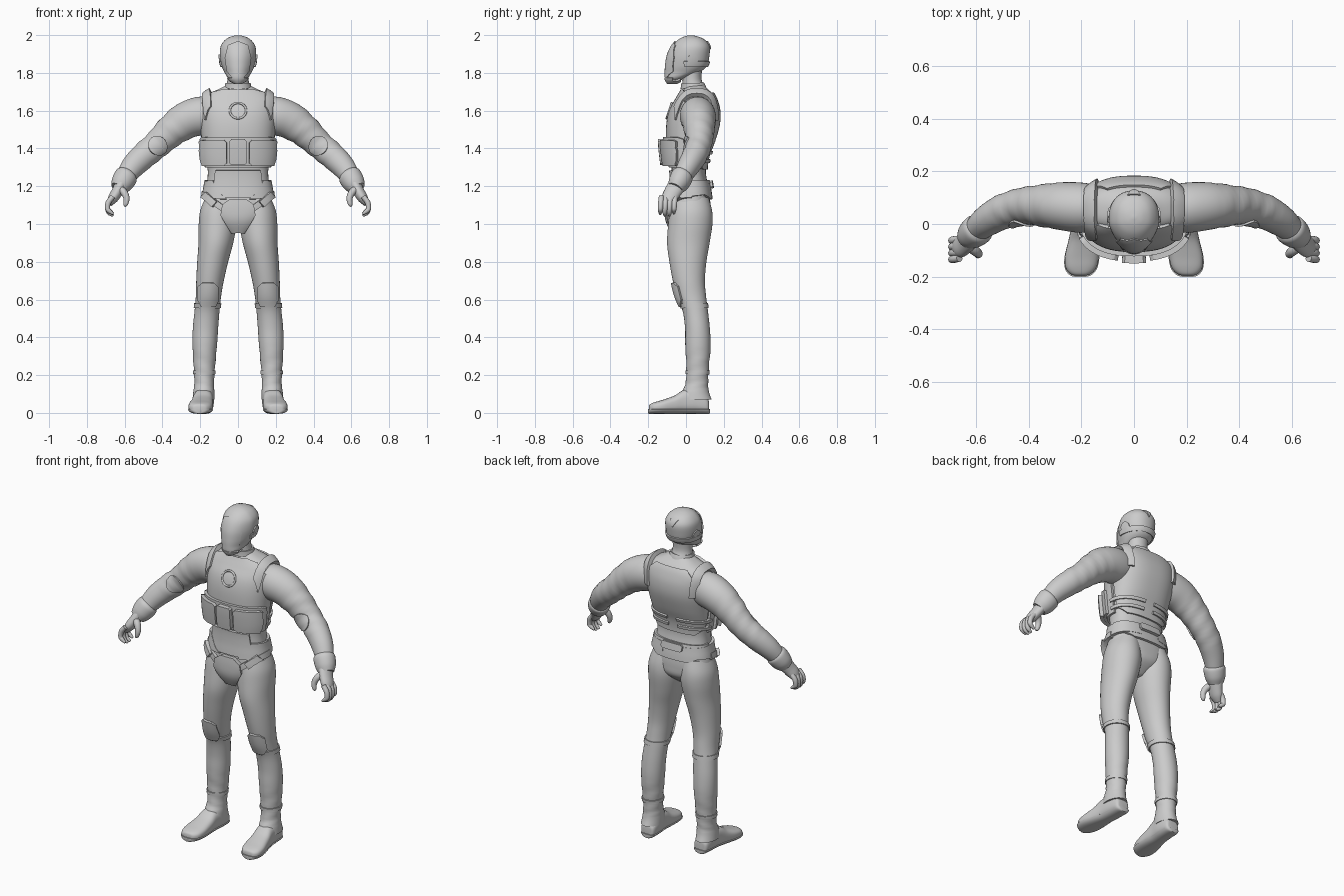
import bpy, bmesh, math
from mathutils import Vector

cube = bpy.data.objects.get("Cube")
if cube:
    bpy.data.objects.remove(cube)

grey = bpy.data.materials.new("plain grey")
grey.use_nodes = True
COLOUR = (0.6, 0.6, 0.6, 1)
grey.diffuse_color = COLOUR
grey.node_tree.nodes["Principled BSDF"].inputs["Base Color"].default_value = COLOUR


def finish(name, bm, mirror):
    me = bpy.data.meshes.new(name)
    bm.to_mesh(me)
    bm.free()
    me.materials.append(grey)
    me.shade_smooth()
    me.set_sharp_from_angle(angle=math.radians(40))
    ob = bpy.data.objects.new(name, me)
    bpy.context.collection.objects.link(ob)
    if mirror:
        ob.modifiers.new("Mirror", 'MIRROR').use_mirror_merge = False
    return ob


def spline(a, b, c, d, t):
    return 0.5 * (2 * b + (c - a) * t + (2 * a - 5 * b + 4 * c - d) * t * t
                  + (3 * b - a - 3 * c + d) * t ** 3)


def loft(name, rings, mirror=False, power=2.0, sides=40, steps=5, taper=0, fold=None):
    """Skin smoothly through rings of (centre, half axis u, half axis v)."""
    rings = [[Vector(v) for v in r] for r in rings]
    last = len(rings) - 1
    dense = []
    for i in range(last):
        quad = [rings[max(0, min(last, i + k))] for k in (-1, 0, 1, 2)]
        dense += [[spline(*[q[j] for q in quad], s / steps) for j in range(3)]
                  for s in range(steps)]
    dense.append(rings[-1])
    bm = bmesh.new()
    loops = []
    for k, (c, u, v) in enumerate(dense):
        row = []
        for s in range(sides):
            a = math.tau * s / sides
            ca, sa = math.cos(a), math.sin(a)
            f = 1
            if fold and fold[0] < c.z < fold[1]:
                f += fold[2] * math.sin(k * 1.7 + 2 * a)
            p = c + f * (u * math.copysign(abs(ca) ** (2 / power), ca)
                         + v * math.copysign(abs(sa) ** (2 / power), sa))
            if p.y < 0:
                p.x *= 1 + taper * p.y
            row.append(bm.verts.new(p))
        loops.append(row)
    for a, b in zip(loops, loops[1:]):
        for s in range(sides):
            t = (s + 1) % sides
            bm.faces.new((a[s], a[t], b[t], b[s]))
    bm.faces.new(loops[0])
    bm.faces.new(loops[-1])
    bmesh.ops.recalc_face_normals(bm, faces=bm.faces)
    return finish(name, bm, mirror)


def column(name, rows, **kw):
    """Rows of (z, centre x, half width, front y, back y)."""
    return loft(name, [((x, (f + b) / 2, z), (w, 0, 0), (0, (b - f) / 2, 0))
                       for z, x, w, f, b in rows], **kw)


def tube(name, points, radii, flat=1.0, **kw):
    pts = [Vector(p) for p in points]
    rings = []
    for i, p in enumerate(pts):
        t = (pts[min(i + 1, len(pts) - 1)] - pts[max(i - 1, 0)]).normalized()
        u = t.cross(Vector((0, 1, 0))).normalized()
        rings.append((p, u * radii[i], t.cross(u) * radii[i] * flat))
    return loft(name, rings, **kw)


def panel(name, source, outline, thick, axis=1, side=-1, start=0.03, mirror=False):
    """Raise the part of a surface that lies inside a convex outline."""
    bm = bmesh.new()
    bm.from_mesh(source.data)
    i, j = [k for k in range(3) if k != axis]
    mid = [sum(p[k] for p in outline) / len(outline) for k in (0, 1)]
    cuts = []
    for p, q in zip(outline, outline[1:] + outline[:1]):
        co, no = Vector(), Vector()
        co[i], co[j] = p
        no[i], no[j] = q[1] - p[1], p[0] - q[0]
        if no[i] * (mid[0] - p[0]) + no[j] * (mid[1] - p[1]) > 0:
            no = -no
        cuts.append((co, no))
    co, no = Vector(), Vector()
    co[axis], no[axis] = start, -side
    for co, no in cuts + [(co, no)]:
        bmesh.ops.bisect_plane(bm, geom=bm.verts[:] + bm.edges[:] + bm.faces[:],
                               plane_co=co, plane_no=no, clear_outer=True)
    bmesh.ops.remove_doubles(bm, verts=bm.verts, dist=0.0006)
    bm.normal_update()
    normals = {v: v.normal.copy() for v in bm.verts}
    made = bmesh.ops.extrude_face_region(bm, geom=bm.faces[:])["geom"]
    top = [v for v in made if isinstance(v, bmesh.types.BMVert)]
    bm.normal_update()
    for v in top:
        v.co += v.normal * thick if v not in normals else normals[v] * thick
    bmesh.ops.recalc_face_normals(bm, faces=bm.faces)
    return finish(name, bm, mirror)


def box(x0, x1, z0, z1, c=0.0):
    """Rectangle with clipped corners."""
    if not c:
        return [(x0, z0), (x1, z0), (x1, z1), (x0, z1)]
    return [(x0 + c, z0), (x1 - c, z0), (x1, z0 + c), (x1, z1 - c),
            (x1 - c, z1), (x0 + c, z1), (x0, z1 - c), (x0, z0 + c)]


def disc(x, z, r, n=20):
    return [(x + r * math.cos(math.tau * k / n), z + r * math.sin(math.tau * k / n))
            for k in range(n)]


# Torso, neck and head
torso = column("torso", [
    (0.96, 0, .04, -.05, .05), (1.02, 0, .12, -.08, .12), (1.08, 0, .18, -.085, .13),
    (1.15, 0, .175, -.08, .125), (1.21, 0, .165, -.075, .115), (1.28, 0, .16, -.075, .105),
    (1.36, 0, .17, -.085, .115), (1.44, 0, .178, -.092, .145), (1.53, 0, .188, -.09, .17),
    (1.6, 0, .192, -.075, .172), (1.655, 0, .19, -.045, .158), (1.69, 0, .155, -.025, .14),
    (1.715, 0, .1, -.012, .115), (1.735, 0, .06, 0, .095)], power=2.5, sides=64)
neck = column("neck", [(1.66, 0, .075, -.03, .115), (1.72, 0, .064, -.02, .1),
                       (1.77, 0, .056, -.02, .082), (1.85, 0, .06, -.02, .09)])
panel("collar", neck, box(-.1, .1, 1.715, 1.745), .008, start=.2)
head = column("helmet", [
    (1.75, 0, .022, -.095, -.05), (1.772, 0, .058, -.106, -.005), (1.805, 0, .074, -.107, .075),
    (1.84, 0, .088, -.105, .112), (1.89, 0, .096, -.097, .124), (1.94, 0, .092, -.075, .125),
    (1.975, 0, .068, -.042, .1), (1.993, 0, .036, -.008, .062), (1.999, 0, .006, .02, .03)],
    power=2.2, sides=56, taper=2.2)
panel("visor", head, [(-.02, 1.765), (.02, 1.765), (.056, 1.81), (.066, 1.88), (.05, 1.945),
                      (0, 1.965), (-.05, 1.945), (-.066, 1.88), (-.056, 1.81)], .006, start=0)
panel("chin_guard", head, [(-.05, 1.775), (.05, 1.775), (.025, 1.745), (-.025, 1.745)], .009, start=-.03)
panel("helmet_back_band", head, box(-.1, .1, 1.835, 1.862), .008, side=1, start=-.01)
panel("helmet_back_badge", head, [(-.024, 1.965), (.024, 1.965), (0, 1.925)], .006, side=1)
panel("ear_covers", head, disc(.035, 1.87, .028), .007, axis=0, side=1, mirror=True)

# Armoured vest
front = panel("vest_front", torso, [(-.2, 1.3), (.2, 1.3), (.2, 1.62), (.13, 1.69), (.075, 1.705),
                                    (-.075, 1.705), (-.13, 1.69), (-.2, 1.62)], .014, start=.035)
panel("vest_back", torso, [(-.2, 1.36), (-.12, 1.29), (.12, 1.29), (.2, 1.36), (.2, 1.6),
                           (.1, 1.69), (-.1, 1.69), (-.2, 1.6)], .01, side=1, start=.05)
panel("pouch_band", torso, box(-.192, .192, 1.31, 1.46, .025), .03, start=-.005)
panel("side_pouches", torso, box(.055, .172, 1.315, 1.445, .012), .05, mirror=True, start=-.03)
panel("centre_pouch", torso, box(-.042, .042, 1.32, 1.45, .01), .057)
panel("shoulder_straps", torso, [(.128, 1.55), (.162, 1.55), (.18, 1.72), (.142, 1.72)], .024,
      side=1, start=-.045, mirror=True)
for n, z in enumerate((1.325, 1.37)):
    panel(f"side_strap_{n + 1}", torso, [(.02, z - .006), (.14, z + .006), (.14, z + .024), (.02, z + .012)],
          .02, axis=0, side=1, mirror=True)
bpy.ops.mesh.primitive_torus_add(major_radius=.043, minor_radius=.006, major_segments=40,
                                 minor_segments=8, location=(0, -.089, 1.6),
                                 rotation=(math.radians(72), 0, 0))
ring = bpy.context.object
ring.name = "chest_ring"
ring.data.materials.append(grey)
ring.data.shade_smooth()

# Waist and hips
panel("abdomen_plate", torso, [(-.075, 1.14), (.075, 1.14), (.125, 1.2), (.115, 1.285),
                               (-.115, 1.285), (-.125, 1.2)], .014)
panel("groin_plate", torso, [(-.025, .965), (.025, .965), (.085, 1.05), (.08, 1.1),
                             (.04, 1.13), (-.04, 1.13), (-.08, 1.1), (-.085, 1.05)], .028)
panel("hip_straps", torso, [(.05, 1.08), (.065, 1.055), (.21, 1.16), (.21, 1.2)], .02, mirror=True)
panel("hip_buckles", torso, [(.105, 1.115), (.125, 1.09), (.17, 1.135), (.15, 1.165)], .036, mirror=True)
panel("side_belts", torso, [(-.08, 1.13), (.14, 1.16), (.14, 1.21), (-.05, 1.23)], .016,
      axis=0, side=1, mirror=True, start=.06)
panel("back_belt", torso, [(-.18, 1.17), (-.1, 1.13), (.1, 1.13), (.18, 1.17), (.18, 1.23), (-.18, 1.23)],
      .014, side=1)
panel("back_pack", torso, box(-.065, .065, 1.185, 1.225, .008), .03, side=1)

# Legs with knee pads and trouser cuffs
legs = column("legs", [
    (1.14, .095, .078, -.07, .12), (1.07, .105, .095, -.085, .138), (1.0, .108, .1, -.094, .14),
    (.9, .117, .092, -.1, .125), (.8, .134, .082, -.088, .108), (.7, .148, .073, -.07, .1),
    (.62, .156, .067, -.05, .106), (.54, .164, .066, -.018, .116), (.45, .172, .067, -.005, .126),
    (.36, .176, .065, -.004, .13), (.25, .178, .057, .002, .122), (.16, .179, .052, -.002, .117),
    (.11, .181, .056, -.022, .122), (.07, .183, .058, -.03, .136)],
    mirror=True, sides=48, fold=(.13, .33, .022))
panel("knee_pads", legs, [(.125, .565), (.19, .565), (.206, .6), (.203, .67), (.185, .69),
                          (.13, .69), (.112, .67), (.11, .6)], .013, mirror=True)
panel("knee_straps", legs, box(.05, .25, .555, .58), .006, mirror=True, start=.2)
panel("trouser_cuffs", legs, box(.1, .26, .205, .225), .005, mirror=True, start=.2)

# Shoes
shoes = loft("shoes", [((x, y, h / 2), (w, 0, 0), (0, 0, h / 2)) for y, x, w, h in (
    (.122, .177, .02, .05), (.112, .178, .042, .08), (.05, .18, .052, .125), (-.01, .185, .053, .122),
    (-.06, .19, .058, .092), (-.12, .197, .064, .07), (-.165, .201, .058, .057),
    (-.19, .203, .038, .046), (-.196, .204, .015, .032))], mirror=True, power=2.7)
panel("soles", shoes, box(.1, .3, -.01, .02), .005, mirror=True, start=.2)

# Arms with elbow pads and glove cuffs
arms = tube("arms", [(.12, .06, 1.58), (.2, .062, 1.572), (.28, .068, 1.545), (.36, .07, 1.487),
                     (.43, .068, 1.42), (.5, .045, 1.36), (.56, .01, 1.3), (.605, -.028, 1.235),
                     (.63, -.05, 1.195)],
            [.09, .102, .097, .084, .073, .07, .062, .048, .04], mirror=True, flat=.93,
            fold=(1.36, 1.53, .025))
panel("elbow_pads", arms, disc(.425, 1.415, .05), .008, mirror=True, start=.06)
tube("glove_cuffs", [(.582, -.01, 1.265), (.592, -.02, 1.252), (.615, -.04, 1.215), (.632, -.056, 1.188)],
     [.05, .062, .058, .044], mirror=True, flat=.95)

# Hands
tube("palms", [(.622, -.048, 1.205), (.64, -.07, 1.17), (.662, -.088, 1.135), (.682, -.096, 1.105)],
     [.032, .03, .027, .015], mirror=True, flat=1.5)
for n in range(4):
    y = -.058 - .024 * n
    drop = (0.012, 0, 0, .01)[n]
    tube(f"fingers_{n + 1}", [(.662, y, 1.145), (.686, y - .003, 1.115), (.691, y - .005, 1.082),
                              (.681, y - .006, 1.058 + drop), (.66, y - .006, 1.043 + drop)],
         [.014, .0145, .0135, .012, .006], mirror=True, sides=16, steps=4)
tube("thumbs", [(.625, -.085, 1.185), (.602, -.102, 1.165), (.59, -.113, 1.135), (.594, -.118, 1.105),
                (.6, -.119, 1.093)],
     [.02, .019, .016, .012, .005], mirror=True, sides=16, steps=4)
